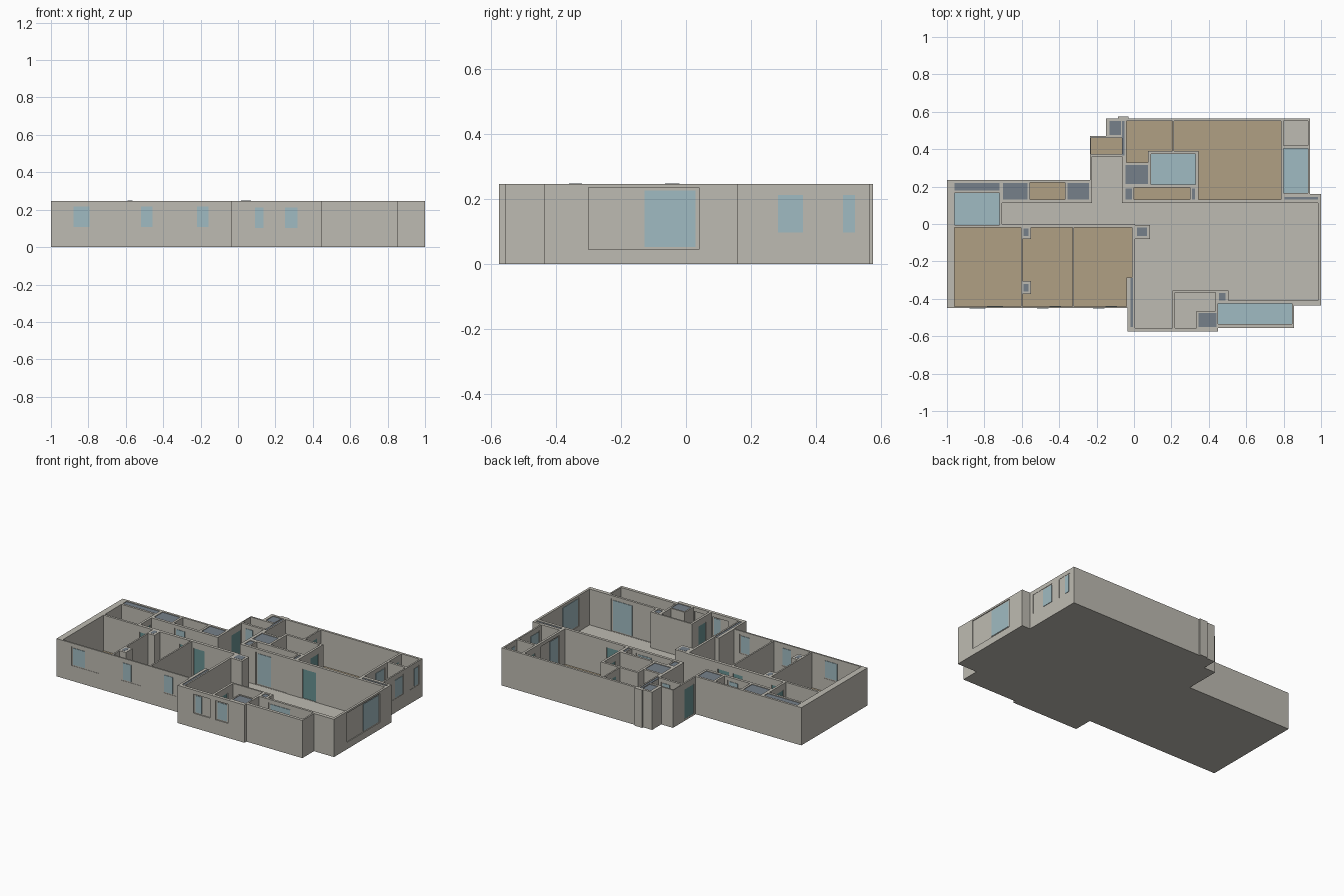
import bpy, bmesh

if "Cube" in bpy.data.objects:
    bpy.data.objects.remove(bpy.data.objects["Cube"], do_unlink=True)

TOP, FLOOR = .247, .012


def material(name, r, g, b):
    m = bpy.data.materials.new(name)
    m.use_nodes = True
    m.diffuse_color = (r, g, b, 1)
    m.node_tree.nodes["Principled BSDF"].inputs["Base Color"].default_value = (r, g, b, 1)
    return m


PLASTER = material("warm grey plaster", .515, .497, .445)
WOOD = material("tan wood floor", .434, .352, .231)
BLUE = material("pale blue glass and tile", .352, .497, .539)
SLATE = material("slate grey cap", .181, .216, .254)
TEAL = material("teal door", .14, .29, .29)


def prism(name, points, z0, z1, mat):
    """Extrude a plan outline from z0 to z1."""
    bm = bmesh.new()
    face = bm.faces.new([bm.verts.new((x, y, z0)) for x, y in points])
    out = bmesh.ops.extrude_face_region(bm, geom=[face])
    verts = [v for v in out["geom"] if isinstance(v, bmesh.types.BMVert)]
    bmesh.ops.translate(bm, verts=verts, vec=(0, 0, z1 - z0))
    bmesh.ops.recalc_face_normals(bm, faces=bm.faces)
    mesh = bpy.data.meshes.new(name)
    bm.to_mesh(mesh)
    bm.free()
    mesh.materials.append(mat)
    ob = bpy.data.objects.new(name, mesh)
    bpy.context.scene.collection.objects.link(ob)
    return ob


def box(name, rect, z0, z1, mat):
    x0, y0, x1, y1 = rect
    return prism(name, [(x0, y0), (x1, y0), (x1, y1), (x0, y1)], z0, z1, mat)


def cut(rect, z0, z1):
    """Remove a box from the wall block."""
    cutter = box("cutter", rect, z0, z1, PLASTER)
    mod = walls.modifiers.new("cut", "BOOLEAN")
    mod.operation, mod.solver, mod.object = "DIFFERENCE", "EXACT", cutter
    bpy.context.view_layer.objects.active = walls
    bpy.ops.object.modifier_apply(modifier=mod.name)
    bpy.data.objects.remove(cutter, do_unlink=True)


# Solid block in the shape of the plan, later hollowed into rooms
outline = [(-1, -.45), (-.035, -.45), (-.035, -.575), (.45, -.575), (.45, -.555),
           (.855, -.555), (.855, -.435), (1, -.435), (1, .16), (.94, .16),
           (.94, .565), (-.03, .565), (-.03, .575), (-.085, .575), (-.085, .565),
           (-.15, .565), (-.15, .47), (-.235, .47), (-.235, .235), (-1, .235)]
walls = prism("walls_and_slab", outline, 0, TOP, PLASTER)

plain_rooms = {
    "corridor_and_living": [(-.705, 0, .985, .112), (.005, -.355, .985, .05),
                            (.505, -.41, .985, -.3), (.005, -.555, .205, -.3)],
    "entry": [(-.225, .1, -.065, .36)],
    "kitchen": [(.22, -.465, .435, -.365), (.22, -.555, .335, -.4)],
    "corner_room": [(.8, .42, .93, .55)],
}
wood_rooms = {
    "large_bedroom": [(-.96, -.44, -.605, -.02)],
    "middle_bedroom": [(-.595, -.44, -.33, -.02)],
    "small_bedroom": [(-.32, -.285, -.01, -.02), (-.32, -.44, -.04, -.28)],
    "hall_closet": [(-.555, .13, -.37, .222)],
    "entry_closet": [(-.23, .375, -.065, .46)],
    "study": [(-.04, .33, .075, .55), (.07, .39, .205, .55)],
    "living_closet": [(0, .13, .3, .195)],
    "main_bedroom": [(.215, .39, .785, .55), (.345, .13, .785, .395)],
}
tile_rooms = {
    "left_bathroom": [(-.96, -.005, -.72, .165)],
    "inner_bathroom": [(.09, .21, .33, .375)],
    "right_bathroom": [(.8, .165, .93, .405)],
    "balcony": [(.45, -.535, .845, -.425)],
}
for rooms, mat in ((plain_rooms, None), (wood_rooms, WOOD), (tile_rooms, BLUE)):
    for name, rects in rooms.items():
        for rect in rects:
            cut(rect, FLOOR, 1)
            if mat:
                box(name + "_floor", rect, FLOOR - .002, FLOOR + .002, mat)

# Service shafts closed by slate caps sunk in the wall tops
caps = [(-.96, .18, -.72, .22), (-.7, .13, -.57, .22), (-.355, .13, -.24, .22),
        (-.13, .475, -.07, .55), (-.065, .365, -.05, .55), (-.045, .215, .075, .315),
        (-.045, .13, -.01, .19), (.31, .13, .325, .19), (.805, .13, .985, .145),
        (-.02, -.55, -.005, -.29), (.345, -.55, .44, -.475), (.455, -.41, .49, -.37)]
for rect in caps:
    cut(rect, TOP - .008, 1)
    box("shaft_cap", rect, TOP - .012, TOP - .004, SLATE)

# Free columns against the bedroom walls
for x0, y0, x1, y1 in [(0, -.08, .085, -.005), (-.605, -.08, -.55, -.01),
                       (-.605, -.375, -.55, -.305)]:
    box("column", (x0, y0, x1, y1), FLOOR, TOP, PLASTER)
    box("column_cap", (x0 + .015, y0 + .015, x1 - .015, y1 - .015),
        TOP - .002, TOP + .001, SLATE)


def wall_rect(axis, at, a, b, half):
    """Plan rectangle along a wall; axis is the direction the wall runs."""
    if axis == "x":
        return (a, at - half, b, at + half)
    return (at - half, a, at + half, b)


def window(name, axis, at, a, b, z0, z1, panes=2):
    """Opening with a recessed frame and sliding panes."""
    cut(wall_rect(axis, at, a, b, .02), z0, z1)
    box(name + "_frame", wall_rect(axis, at, a, b, .003), z0, z1, PLASTER)
    rim = .008
    step = (b - a - 2 * rim) / panes
    for i in range(panes):
        start = a + rim + i * step
        shift = .002 if i % 2 else -.002
        box(name + "_pane", wall_rect(axis, at + shift, start + .003, start + step - .003, .004),
            z0 + rim, z1 - rim, BLUE)


def door(name, axis, at, a, b):
    cut(wall_rect(axis, at, a, b, .02), FLOOR + .001, .205)
    box(name, wall_rect(axis, at, a, b, .004), FLOOR, .205, TEAL)


# Outside windows
for a, b in ((-.89, -.69), (-.53, -.38), (-.23, -.08)):
    window("bedroom_window", "x", -.445, a, b, .1, .225)
window("living_front_window", "x", -.565, .08, .2, .095, .22)
window("kitchen_window", "x", -.565, .24, .33, .095, .22, 1)
window("living_side_window", "y", .992, -.3, .04, .045, .235)
window("bathroom_window", "y", .935, .19, .37, .09, .22)
window("corner_window", "y", .935, .43, .53, .09, .22)

# Inside glazed doors
for name, axis, at, a, b in [("balcony_door", "x", -.418, .52, .83),
                             ("living_closet_door", "x", .121, .05, .27),
                             ("hall_closet_door", "x", .121, -.54, -.39),
                             ("entry_closet_door", "x", .367, -.21, -.08),
                             ("right_bathroom_door", "y", .793, .19, .38)]:
    window(name, axis, at, a, b, FLOOR + .001, .225)

# Solid doors
for a, b in ((-.7, -.62), (-.41, -.34), (-.31, -.23)):
    door("bedroom_door", "x", -.01, a, b)
door("main_bedroom_door", "x", .121, .39, .485)
door("entry_door", "y", -.23, .255, .35)
door("corner_room_door", "y", .793, .44, .52)
door("left_bathroom_door", "y", -.712, .02, .1)
door("inner_bathroom_door", "y", .338, .26, .34)
door("study_door", "y", .21, .43, .51)
door("kitchen_door", "y", .212, -.5, -.42)
